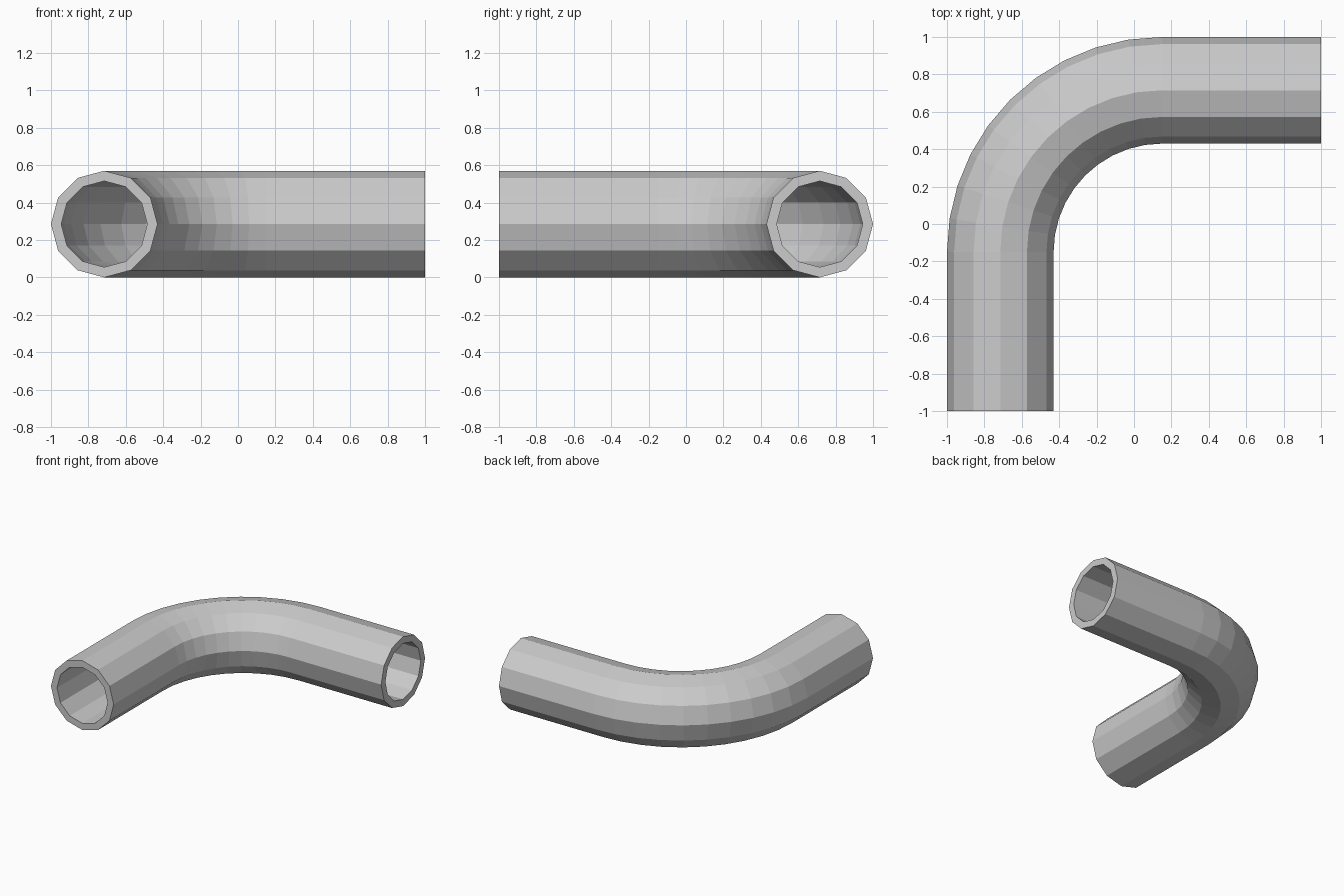
import bpy, bmesh
from math import sin, cos, pi
from mathutils import Vector

if "Cube" in bpy.data.objects:
    bpy.data.objects.remove(bpy.data.objects["Cube"], do_unlink=True)

SIDES = 12
BEND_STEPS = 10
OUTER, INNER = 0.285, 0.23
BEND_RADIUS = 0.865
BEND_CENTRE = Vector((0.15, -0.15, OUTER))
LEG = 0.85

# Single grey for the whole pipe
grey = bpy.data.materials.new("pipe grey")
grey.use_nodes = True
colour = (0.6, 0.6, 0.6, 1)
grey.diffuse_color = colour
grey.node_tree.nodes["Principled BSDF"].inputs["Base Color"].default_value = colour

# Centre line stations: (angle round the bend, straight offset)
stations = [(0, Vector((0, -LEG, 0)))]
stations += [(pi / 2 * i / BEND_STEPS, Vector()) for i in range(BEND_STEPS + 1)]
stations += [(pi / 2, Vector((LEG, 0, 0)))]

bm = bmesh.new()


def ring(station, radius):
    """Polygon ring square to the centre line."""
    angle, offset = station
    out = Vector((-cos(angle), sin(angle), 0))
    middle = BEND_CENTRE + offset + out * BEND_RADIUS
    turns = [2 * pi * k / SIDES for k in range(SIDES)]
    return [bm.verts.new(middle + radius * (out * cos(t) + Vector((0, 0, sin(t)))))
            for t in turns]


def join(a, b):
    """Band of quads between two rings."""
    for k in range(SIDES):
        n = (k + 1) % SIDES
        bm.faces.new((a[k], a[n], b[n], b[k]))


# Outer and inner walls
walls = [[ring(s, r) for s in stations] for r in (OUTER, INNER)]
for wall in walls:
    for a, b in zip(wall, wall[1:]):
        join(a, b)

# Rims at the two open ends
for end in (0, -1):
    join(walls[0][end], walls[1][end])

bmesh.ops.recalc_face_normals(bm, faces=bm.faces)
mesh = bpy.data.meshes.new("elbow_pipe")
bm.to_mesh(mesh)
bm.free()
mesh.materials.append(grey)
pipe = bpy.data.objects.new("elbow_pipe", mesh)
bpy.context.collection.objects.link(pipe)
